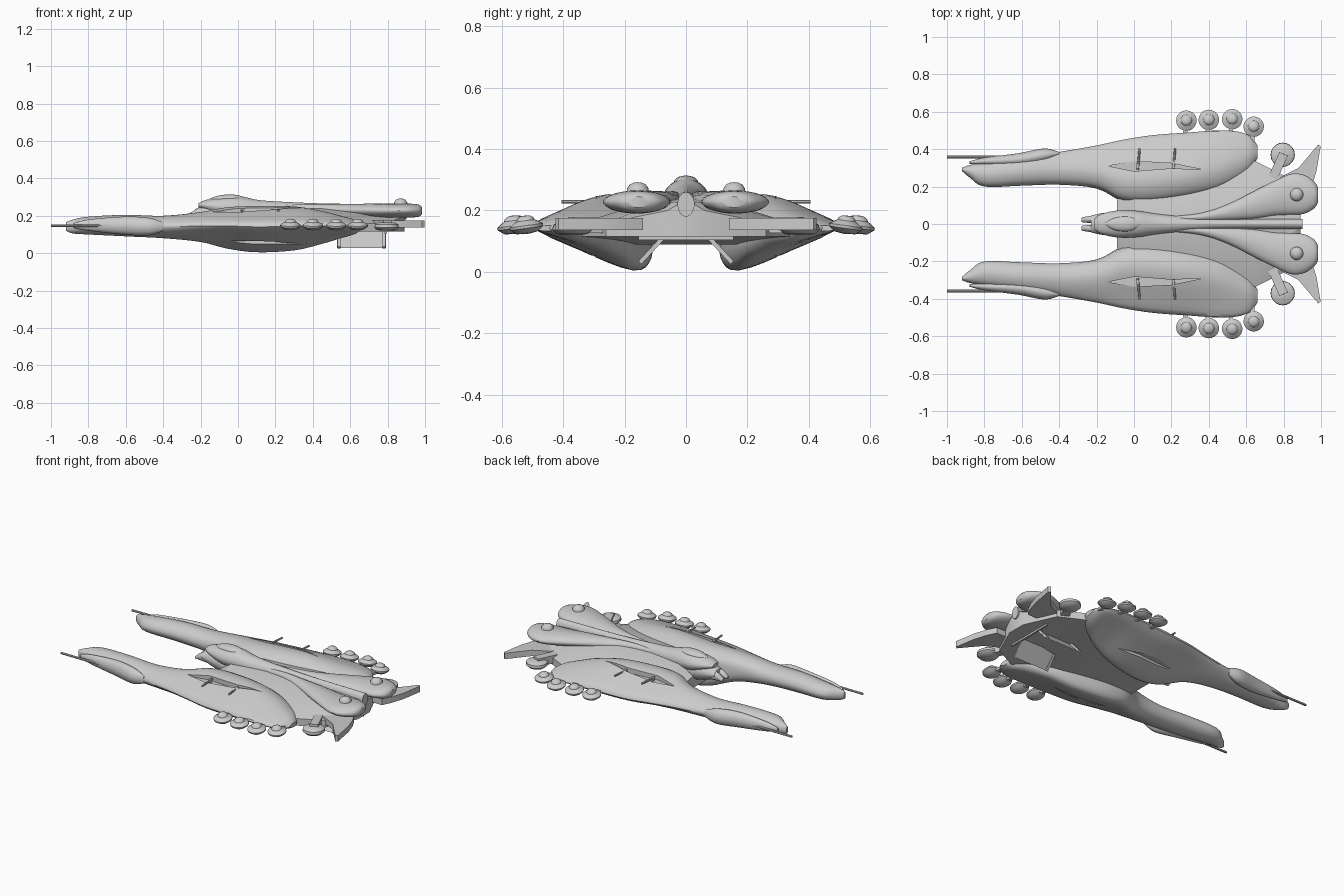
import bpy, bmesh, math
from mathutils import Matrix, Vector

if "Cube" in bpy.data.objects:
    bpy.data.objects.remove(bpy.data.objects["Cube"], do_unlink=True)

GREY = (0.6, 0.6, 0.6, 1)
mat = bpy.data.materials.new("hull_grey")
mat.use_nodes = True
mat.diffuse_color = GREY
mat.node_tree.nodes["Principled BSDF"].inputs["Base Color"].default_value = GREY


def finish(name, bm, mirror=False, angle=40):
    bmesh.ops.recalc_face_normals(bm, faces=bm.faces)
    me = bpy.data.meshes.new(name)
    bm.to_mesh(me)
    bm.free()
    me.materials.append(mat)
    ob = bpy.data.objects.new(name, me)
    bpy.context.collection.objects.link(ob)
    if angle:
        bpy.ops.object.select_all(action="DESELECT")
        ob.select_set(True)
        bpy.context.view_layer.objects.active = ob
        bpy.ops.object.shade_smooth_by_angle(angle=math.radians(angle))
    if mirror:
        ob.modifiers.new("mirror", "MIRROR").use_axis = (False, True, False)
    return ob


def spline(pts, n, closed=False):
    """Catmull-Rom interpolation of equal-length tuples."""
    out, m = [], len(pts)
    for i in range(m if closed else m - 1):
        q = [pts[(i + k) % m] if closed else pts[min(max(i + k, 0), m - 1)] for k in (-1, 0, 1, 2)]
        for j in range(n):
            t = j / n
            out.append(tuple(0.5 * (2 * b + (c - a) * t + (2 * a - 5 * b + 4 * c - d) * t * t
                                    + (3 * b - a - 3 * c + d) * t ** 3) for a, b, c, d in zip(*q)))
    return out if closed else out + [pts[-1]]


ROUND = [(0, .5), (.15, .85), (.5, 1), (.85, .85), (1, .5), (.85, .15), (.5, 0), (.15, .15)]
SKEW = [(0, .5), (.06, .85), (.35, 1), (.75, .8), (1, .55), (.6, .25), (.15, 0), (0, .15)]


def loft(name, stations, mirror=False):
    """Stations along x: x, inner y, outer y, bottom z, top z, skew."""
    bm = bmesh.new()
    rings = []
    for x, yi, yo, zb, zt, s in spline(stations, 4):
        sec = [(a[0] + (b[0] - a[0]) * s, a[1] + (b[1] - a[1]) * s) for a, b in zip(ROUND, SKEW)]
        rings.append([bm.verts.new((x, yi + (yo - yi) * u, zb + (zt - zb) * v))
                      for u, v in spline(sec, 4, True)])
    for a, b in zip(rings, rings[1:]):
        for i in range(len(a)):
            k = (i + 1) % len(a)
            bm.faces.new((a[i], a[k], b[k], b[i]))
    bm.faces.new(rings[0])
    bm.faces.new(rings[-1])
    return finish(name, bm, mirror)


def prism(name, outline, z0, z1, mirror=False, angle=30):
    bm = bmesh.new()
    f = bm.faces.new([bm.verts.new((x, y, z0)) for x, y in outline])
    ext = bmesh.ops.extrude_face_region(bm, geom=[f])["geom"]
    bmesh.ops.translate(bm, vec=(0, 0, z1 - z0), verts=[v for v in ext if isinstance(v, bmesh.types.BMVert)])
    return finish(name, bm, mirror, angle)


def lathe(name, profile, loc, tilt=0, mirror=True, seg=20):
    bm = bmesh.new()
    vs = [bm.verts.new((r, 0, z)) for r, z in profile]
    es = [bm.edges.new(p) for p in zip(vs, vs[1:])]
    bmesh.ops.spin(bm, geom=vs + es, axis=(0, 0, 1), cent=(0, 0, 0), steps=seg, angle=math.tau)
    bmesh.ops.remove_doubles(bm, verts=bm.verts, dist=1e-5)
    bmesh.ops.transform(bm, matrix=Matrix.Translation(loc) @ Matrix.Rotation(tilt, 4, "X"), verts=bm.verts)
    return finish(name, bm, mirror)


def bar(name, a, b, w, h, mirror=True, seg=4):
    """Straight bar from a to b, w wide and h high; round if seg > 4."""
    a, b = Vector(a), Vector(b)
    d = b - a
    bm = bmesh.new()
    if seg == 4:
        bmesh.ops.create_cube(bm, size=1)
    else:
        bmesh.ops.create_cone(bm, cap_ends=True, segments=seg, radius1=.5, radius2=.5, depth=1)
    m = Matrix.Translation((a + b) / 2) @ d.to_track_quat("Z", "Y").to_matrix().to_4x4()
    bmesh.ops.transform(bm, matrix=m @ Matrix.Diagonal((w, h, d.length, 1)), verts=bm.verts)
    return finish(name, bm, mirror)


# Side hulls
hull = loft("side_hulls", [
    (-.92, .283, .30, .12, .165, 0), (-.88, .25, .315, .105, .18, 0), (-.8, .2, .33, .1, .195, 0),
    (-.6, .205, .355, .09, .205, 0), (-.4, .21, .385, .08, .2, .3), (-.2, .19, .42, .06, .22, .7),
    (-.06, .125, .45, .025, .245, 1), (.1, .115, .475, .005, .252, 1), (.3, .145, .49, .015, .25, 1),
    (.45, .185, .5, .05, .225, 1), (.55, .235, .495, .08, .2, .8), (.62, .29, .47, .1, .18, .6),
    (.66, .35, .42, .125, .155, .5)])
# Lens-shaped slots in the upper and lower hull skin
LENS = [(-.14, .31), (0, .335), (.2, .325), (.37, .29), (.2, .298), (0, .282)]
for name, z0, z1 in (("upper_slot_cutter", .212, .32), ("lower_slot_cutter", -.05, .065)):
    cutter = prism(name, LENS, z0, z1, angle=0)
    cutter.hide_render = True
    cutter.hide_set(True)
    cutter.display_type = "WIRE"
    cut = hull.modifiers.new(name, "BOOLEAN")
    cut.operation, cut.object, cut.solver = "DIFFERENCE", cutter, "EXACT"
hull.modifiers.new("mirror", "MIRROR").use_axis = (False, True, False)

# Outer nose cowls with long guns
loft("nose_cowls", [
    (-.88, .322, .335, .135, .16, 0), (-.8, .315, .355, .12, .18, 0), (-.62, .31, .378, .1, .195, 0),
    (-.48, .33, .404, .095, .19, 0), (-.4, .37, .385, .12, .165, 0)], True)
bar("nose_guns", (-1, .358, .147), (-.7, .358, .147), .014, .014, seg=8)

# Crosswise rods over the upper slots
for i, x in enumerate((.02, .21)):
    bar(f"slot_rods_{i + 1}", (x, .29, .228), (x + .01, .405, .228), .012, .012, seg=8)
    bar(f"slot_rod_feet_{i + 1}", (x, .31, .205), (x, .31, .234), .014, .02)

# Bridge body between the hulls, faceted with a raised centre line
bm = bmesh.new()
rings = []
for x, w, zb, ze, zc in ((-.09, .13, .10, .16, .18), (0, .22, .09, .18, .235), (.4, .26, .09, .18, .24),
                         (.64, .34, .115, .16, .235), (.8, .26, .115, .16, .23), (.89, .06, .115, .2, .225)):
    half = [(w, zb), (w, ze), (w * .3, zc)]
    ring = half + [(-y, z) for y, z in reversed(half)]
    rings.append([bm.verts.new((x, y, z)) for y, z in ring])
for a, b in zip(rings, rings[1:]):
    for i in range(6):
        k = (i + 1) % 6
        bm.faces.new((a[i], a[k], b[k], b[i]))
bm.faces.new(rings[0])
bm.faces.new(rings[-1])
finish("bridge_body", bm, angle=25)

# Central spine, canopy and chin
loft("central_spine", [
    (-.21, -.03, .03, .245, .268, 0), (-.17, -.055, .055, .225, .285, 0), (-.08, -.073, .073, .19, .3, 0),
    (.02, -.07, .07, .18, .302, 0), (.12, -.055, .055, .18, .283, 0), (.3, -.038, .038, .18, .272, 0),
    (.5, -.028, .028, .18, .265, 0), (.9, -.028, .028, .18, .26, 0)])
loft("canopy", [(-.155, -.008, .008, .27, .29, 0), (-.1, -.034, .034, .27, .309, 0),
                (-.02, -.038, .038, .27, .313, 0), (.05, -.008, .008, .27, .296, 0)])
loft("chin", [(-.23, -.045, .045, .185, .235, 0), (-.15, -.06, .06, .15, .26, 0),
              (0, -.06, .06, .12, .25, 0)])
loft("chin_prongs", [(-.28, .01, .035, .178, .195, 0), (-.24, .006, .042, .175, .225, 0),
                     (-.15, .005, .05, .17, .25, 0)], True)

# Rear booms that swell into flat pods
loft("rear_booms", [
    (.18, .02, .04, .21, .25, 0), (.35, .015, .058, .205, .262, 0), (.5, .02, .105, .2, .262, 0),
    (.65, .03, .18, .195, .264, 0), (.75, .045, .23, .19, .265, 0), (.84, .05, .268, .19, .265, 0),
    (.91, .055, .262, .19, .265, 0), (.965, .085, .225, .195, .26, 0), (.985, .12, .19, .21, .245, 0)], True)
lathe("boom_domes", [(.036, .255), (.035, .272), (.026, .285), (.012, .291), (0, .292)], (.87, .157, 0))

# Swept rear fins
prism("rear_fins", [(.74, .14), (.78, .25), (.88, .3), (.985, .425), (.998, .415), (.975, .28),
                    (.95, .2), (.92, .14)], .137, .175, True)

# Rear discs with a box mount
lathe("rear_discs", [(0, -.025), (.05, -.022), (.065, -.008), (.063, .008), (.045, .018), (0, .02)],
      (.795, .37, .145))
bar("rear_disc_mounts", (.74, .24, .15), (.8, .375, .153), .05, .05)

# Domed pods along the outer edges
POD = [(0, -.024), (.034, -.02), (.054, -.005), (.055, .004), (.036, .017), (.03, .02),
       (.027, .028), (.016, .035), (0, .037)]
for i, (x, y) in enumerate([(.28, .552), (.4, .556), (.525, .56), (.64, .52)]):
    lathe(f"edge_pods_{i + 1}", POD, (x, y, .147), math.radians(-8))
    bar(f"edge_pod_arms_{i + 1}", (x - .01, y - .1, .142), (x, y, .144), .022, .018)

# Open bay doors and their frame underneath
bar("bay_crossbar", (.79, -.155, .11), (.79, .155, .11), .012, .012, mirror=False)
bar("bay_front_bar", (.53, -.155, .11), (.53, .155, .11), .012, .012, mirror=False)
bm = bmesh.new()
f = bm.faces.new([bm.verts.new(p) for p in ((.53, .065, .115), (.79, .065, .115), (.79, .145, .028), (.53, .145, .028))])
bmesh.ops.solidify(bm, geom=[f], thickness=.01)
finish("bay_doors", bm, True)
for i, x in enumerate((.54, .78)):
    bar(f"bay_door_ribs_{i + 1}", (x, .07, .117), (x, .15, .03), .016, .014)
